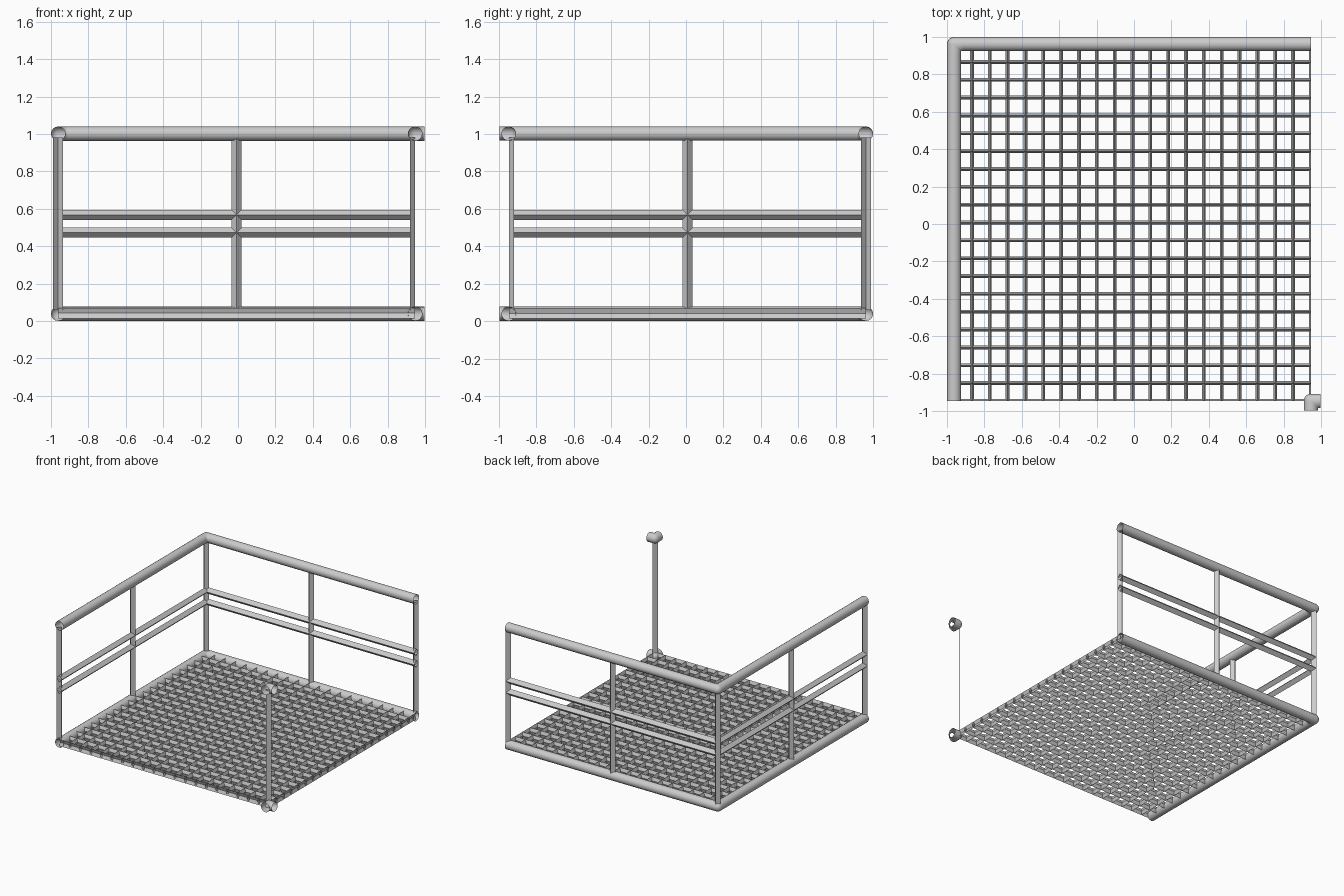
import bpy, bmesh, math
from mathutils import Vector

if "Cube" in bpy.data.objects:
    bpy.data.objects.remove(bpy.data.objects["Cube"])

A, B = -0.962, 0.946       # tile start (corner axis) and cut end
R, D = 0.038, 0.027        # pipe radius, diamond half-width
Z0, Z1 = 0.039, 1.002      # heights of bottom and top pipes
CELLS = 20


def finish(name, bm, smooth=False):
    bmesh.ops.remove_doubles(bm, verts=bm.verts, dist=1e-5)
    bmesh.ops.recalc_face_normals(bm, faces=bm.faces)
    me = bpy.data.meshes.new(name)
    bm.to_mesh(me)
    bm.free()
    ob = bpy.data.objects.new(name, me)
    bpy.context.collection.objects.link(ob)
    for p in me.polygons:
        p.use_smooth = smooth
    return ob


def sweep(bm, profile, vec, closed=True):
    """Extrude a 3D profile along vec as an open-ended skin."""
    a = [bm.verts.new(p) for p in profile]
    b = [bm.verts.new(Vector(p) + Vector(vec)) for p in profile]
    n = len(profile)
    for i in range(n if closed else n - 1):
        j = (i + 1) % n
        bm.faces.new((a[i], a[j], b[j], b[i]))


def swap(bm):
    """Reflect the back-side parts onto the left side."""
    for v in bm.verts:
        v.co.x, v.co.y = -v.co.y, -v.co.x


def ring_x(x, y, z, ry, rz, n):
    return [(x, y + ry * math.cos(2 * math.pi * i / n),
             z + rz * math.sin(2 * math.pi * i / n)) for i in range(n)]


for side in ("back", "left"):
    y = -A
    # top and bottom pipes
    for label, z in (("top", Z1), ("bottom", Z0)):
        bm = bmesh.new()
        sweep(bm, ring_x(A + 0.05, y, z, R, R, 16), (B - A - 0.05, 0, 0))
        if side == "left":
            swap(bm)
        finish(f"{side}_{label}_rail", bm, True)
    # two diamond-section middle rails
    for label, z in (("upper", 0.568), ("lower", 0.473)):
        bm = bmesh.new()
        sweep(bm, ring_x(A, y, z, D, D, 4), (B - A, 0, 0))
        if side == "left":
            swap(bm)
        finish(f"{side}_{label}_mid_rail", bm)
    # middle post and half posts at the cut ends
    zb, h = Z0 + 0.02, (0, 0, Z1 - Z0 - 0.04)
    mid = (A + B) / 2
    posts = {
        "middle_post": [(mid - D, y, zb), (mid, y + D, zb), (mid + D, y, zb), (mid, y - D, zb)],
        "end_post": [(B, y + D, zb), (B - D, y, zb), (B, y - D, zb)],
        "start_post": [(A, y + D, zb), (A + D, y, zb), (A, y - D, zb)],
    }
    for label, prof in posts.items():
        bm = bmesh.new()
        sweep(bm, prof, h, closed=len(prof) == 4)
        if side == "left":
            swap(bm)
        finish(f"{side}_{label}", bm)
    # floor grating bars, with a half bar at the cut edge
    bm = bmesh.new()
    zc, w = 0.042, 0.01
    for k in range(1, CELLS + 1):
        yk = -A - k * (B - A) / CELLS
        if k < CELLS:
            sweep(bm, ring_x(A, yk, zc, w, D, 4), (B - A, 0, 0))
        else:
            sweep(bm, [(A, yk, zc + D), (A, yk + w, zc), (A, yk, zc - D)],
                  (B - A, 0, 0), False)
    if side == "left":
        swap(bm)
    finish("grating_bars_x" if side == "back" else "grating_bars_y", bm)


def elbow(name, cx, cy, cz, arm=0.051, n=16, steps=5):
    """Open elbow: arms to +x and -y, ball-rounded outside, mitred inside."""
    bm = bmesh.new()
    offs = [(R * math.cos(2 * math.pi * i / n), R * math.sin(2 * math.pi * i / n))
            for i in range(n)]
    rings = [[(arm, d, z) for d, z in offs]]
    for s in range(steps + 1):
        t = math.pi / 2 * s / steps
        rings.append([(-d * math.sin(t), d * math.cos(t), z) if d > 0 else (-d, d, z)
                      for d, z in offs])
    rings.append([(-d, -arm, z) for d, z in offs])
    rows = [[bm.verts.new((cx + p[0], cy + p[1], cz + p[2])) for p in r] for r in rings]
    for r0, r1 in zip(rows, rows[1:]):
        for i in range(n):
            j = (i + 1) % n
            bm.faces.new((r0[i], r0[j], r1[j], r1[i]))
    bmesh.ops.dissolve_degenerate(bm, dist=1e-5, edges=bm.edges)
    finish(name, bm, True)


# corner units: the joined back-left corner and the free-standing one
for label, cx, cy in (("joined", A, -A), ("free", B, -B)):
    elbow(f"{label}_corner_top_elbow", cx, cy, Z1)
    elbow(f"{label}_corner_bottom_elbow", cx, cy, Z0)
    bm = bmesh.new()
    sweep(bm, [(cx - D, cy, Z0 + 0.02), (cx, cy + D, Z0 + 0.02)],
          (0, 0, Z1 - Z0 - 0.04), False)
    finish(f"{label}_corner_post", bm)
